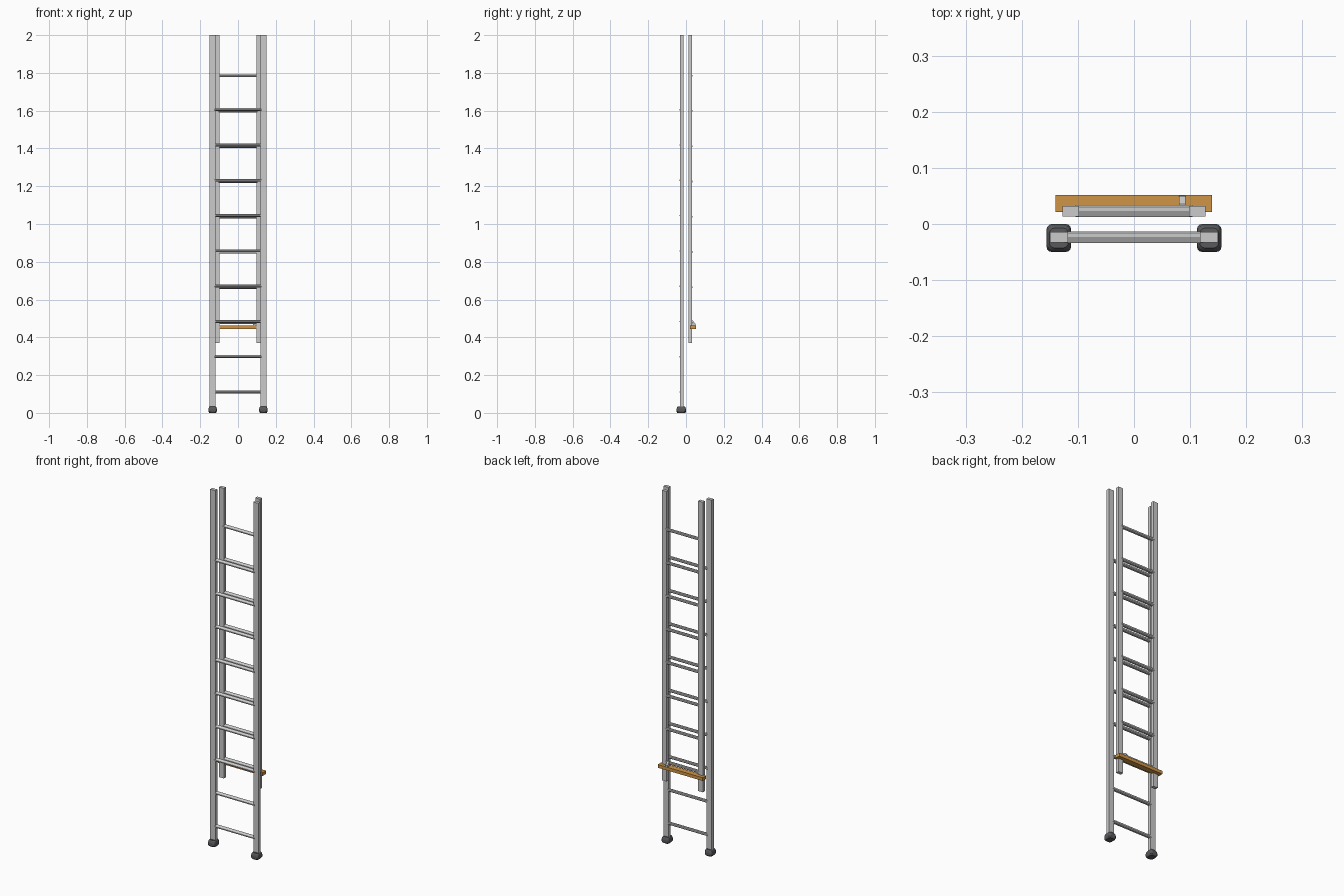
import bpy, bmesh, math

if "Cube" in bpy.data.objects:
    bpy.data.objects.remove(bpy.data.objects["Cube"])

ORANGE = bpy.data.materials.new("orange")
ORANGE.diffuse_color = (0.62, 0.30, 0.06, 1)
ORANGE.use_nodes = True
ORANGE.node_tree.nodes["Principled BSDF"].inputs["Base Color"].default_value = ORANGE.diffuse_color
DARK = bpy.data.materials.new("dark_rubber")
DARK.diffuse_color = (0.10, 0.10, 0.11, 1)
DARK.use_nodes = True
DARK.node_tree.nodes["Principled BSDF"].inputs["Base Color"].default_value = DARK.diffuse_color


def finish(name, bm, mat=None):
    bmesh.ops.recalc_face_normals(bm, faces=bm.faces)
    me = bpy.data.meshes.new(name)
    bm.to_mesh(me)
    bm.free()
    ob = bpy.data.objects.new(name, me)
    bpy.context.collection.objects.link(ob)
    if mat:
        me.materials.append(mat)
    return ob


def loft(name, rings, mat=None):
    """Skin a stack of matching rings and cap both ends."""
    bm = bmesh.new()
    loops = [[bm.verts.new(p) for p in r] for r in rings]
    n = len(loops[0])
    for a, b in zip(loops, loops[1:]):
        for i in range(n):
            j = (i + 1) % n
            bm.faces.new((a[i], a[j], b[j], b[i]))
    bm.faces.new(loops[0])
    bm.faces.new(loops[-1])
    return finish(name, bm, mat)


def box(name, x0, x1, y0, y1, z0, z1, mat=None):
    rings = [[(x0, y0, z), (x1, y0, z), (x1, y1, z), (x0, y1, z)] for z in (z0, z1)]
    return loft(name, rings, mat)


def bar_x(name, x0, x1, profile, mat=None):
    return loft(name, [[(x, y, z) for y, z in profile] for x in (x0, x1)], mat)


def rounded_rect(cx, cy, w, d, z, r=0.01, steps=3):
    pts = []
    for k, (sx, sy) in enumerate(((1, 1), (-1, 1), (-1, -1), (1, -1))):
        for s in range(steps + 1):
            a = math.pi / 2 * (k + s / steps)
            pts.append((cx + sx * (w / 2 - r) + r * math.cos(a),
                        cy + sy * (d / 2 - r) + r * math.sin(a), z))
    return pts


# Rung section: flat tread at the back, sloping down to the front
RUNG = [(0.0105, 0.005), (0.0075, 0.0075), (0, 0.0075), (-0.0105, 0.002),
        (-0.0105, -0.003), (-0.004, -0.0075), (0.0065, -0.0075), (0.0105, -0.003)]


def ladder(prefix, x_in, x_out, y, z0, first, count, rung_half):
    for side, s in (("left", -1), ("right", 1)):
        a, b = sorted((s * x_in, s * x_out))
        box(f"{prefix}_rail_{side}", a, b, y - 0.0092, y + 0.0092, z0, 2.0)
    for i in range(count):
        z = first + 0.1868 * i
        bar_x(f"{prefix}_rung_{i + 1}", -rung_half, rung_half,
              [(y + p, z + q) for p, q in RUNG])


# Front base section and rear sliding section
ladder("front", 0.118, 0.150, -0.0235, 0.02, 0.111, 9, 0.124)
ladder("rear", 0.098, 0.127, 0.0230, 0.37, 0.477, 8, 0.104)

# Rubber feet
for side, s in (("left", -1), ("right", 1)):
    rings = [rounded_rect(s * 0.134, -0.025, w, d, z)
             for w, d, z in ((0.036, 0.042, 0.0), (0.044, 0.05, 0.007),
                             (0.044, 0.05, 0.020), (0.040, 0.044, 0.030),
                             (0.034, 0.036, 0.035))]
    loft(f"foot_{side}", rings, DARK)

# Orange stabiliser bar behind the sliding section
box("stabiliser_bar", -0.14, 0.139, 0.021, 0.052, 0.445, 0.463, ORANGE)

# Small hook holding the bar to the lowest rear rung
bar_x("bar_hook", 0.080, 0.092,
      [(0.028, 0.463), (0.050, 0.463), (0.050, 0.472), (0.036, 0.488), (0.028, 0.488)])
